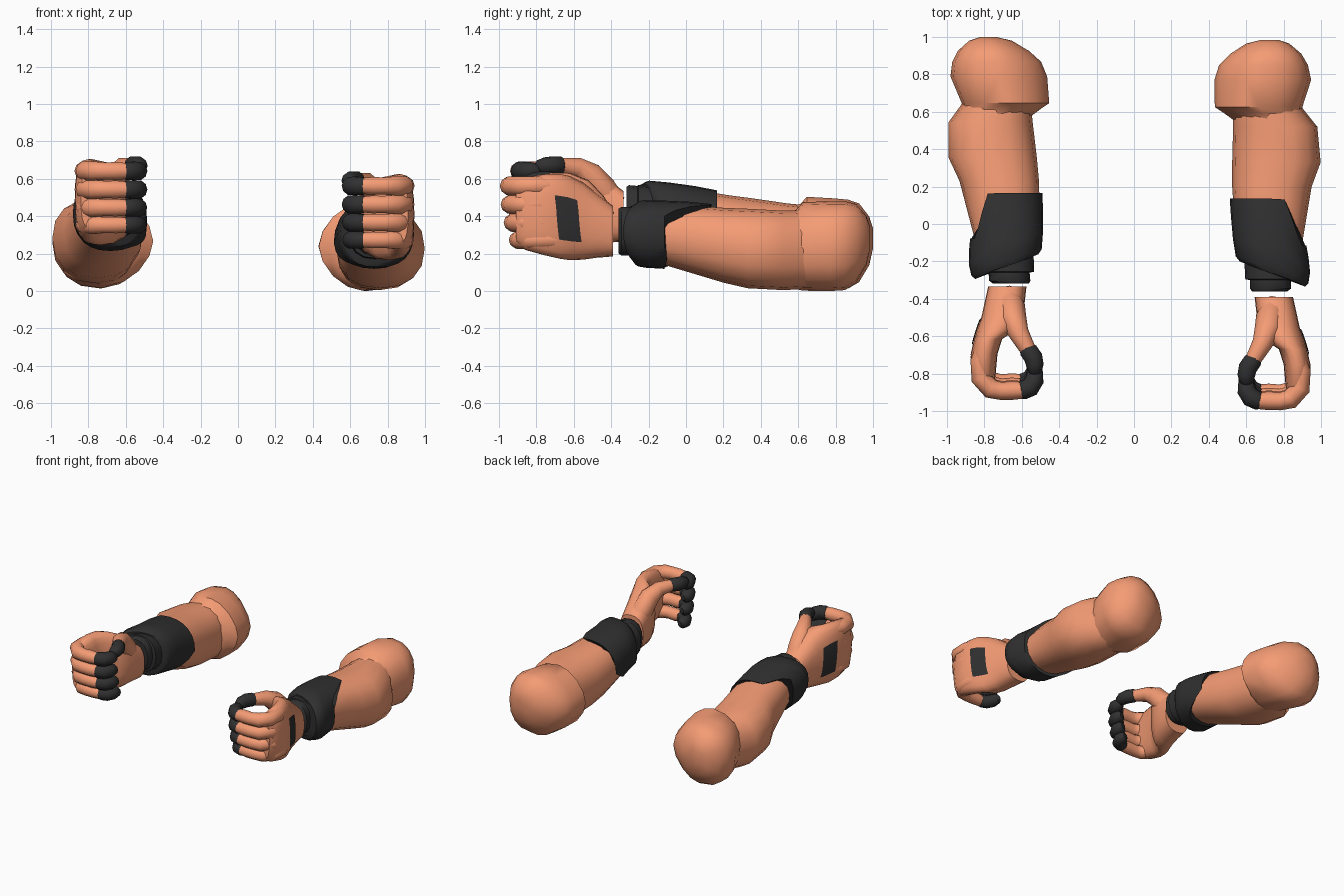
import bpy, bmesh, math
from mathutils import Vector, Matrix

if "Cube" in bpy.data.objects:
    bpy.data.objects.remove(bpy.data.objects["Cube"])


def material(name, rgb):
    m = bpy.data.materials.new(name)
    m.diffuse_color = (*rgb, 1)
    m.use_nodes = True
    m.node_tree.nodes["Principled BSDF"].inputs["Base Color"].default_value = m.diffuse_color
    return m


SKIN = material("skin", (0.91, 0.33, 0.175))
DARK = material("dark_glove", (0.03, 0.03, 0.03))

# Section tables: y, x min, x max, z min, z max (right arm)
ELBOW = [(.55, .54, .90, .02, .42), (.59, .485, .895, .01, .435), (.625, .432, .90, .002, .475),
         (.77, .43, .947, 0, .48), (.85, .455, .93, .005, .48), (.91, .515, .895, .045, .465),
         (.965, .60, .83, .14, .40), (.985, .68, .77, .23, .34)]
FOREARM = [(-.2, .58, .89, .16, .45), (-.1, .55, .90, .135, .45), (.05, .535, .925, .09, .455),
           (.2, .525, .95, .045, .445), (.33, .525, .998, .015, .44),
           (.52, .53, .98, .005, .43), (.62, .53, .90, .01, .43), (.75, .55, .88, .03, .42)]
CUFF = [(-.34, .57, .925, .165, .465), (-.24, .56, .94, .13, .48), (-.1, .535, .915, .122, .48),
        (0, .525, .93, .092, .475), (.15, .515, .96, .05, .46)]
SLEEVE = [(-.36, .63, .82, .20, .44), (-.345, .62, .84, .19, .45), (-.30, .62, .84, .19, .45),
          (-.295, .595, .87, .175, .455), (-.2, .59, .88, .165, .455)]
PALM = [(-.91, .82, .91, .26, .57), (-.86, .81, .94, .22, .61), (-.75, .80, .943, .19, .625),
        (-.67, .775, .925, .172, .625), (-.62, .70, .91, .165, .615), (-.55, .67, .885, .168, .58),
        (-.48, .655, .87, .178, .525), (-.39, .645, .85, .185, .455)]


def extents(table, y):
    if y <= table[0][0]:
        return table[0][1:]
    for a, b in zip(table, table[1:]):
        if y <= b[0]:
            t = (y - a[0]) / (b[0] - a[0])
            return [p + (q - p) * t for p, q in zip(a[1:], b[1:])]
    return table[-1][1:]


def section_point(table, y, a, e=(2.3, 2.3), grow=0.0):
    """Superellipse point; e gives the squareness of the outer and inner halves."""
    x0, x1, z0, z1 = extents(table, y)
    k = 2 / (e[0] if math.cos(a) > 0 else e[1])
    f = lambda v: math.copysign(abs(v) ** k, v)
    return Vector(((x0 + x1) / 2 + ((x1 - x0) / 2 + grow) * f(math.cos(a)), y,
                   (z0 + z1) / 2 + ((z1 - z0) / 2 + grow) * f(math.sin(a))))


def skin_rings(name, rings, mat, place, closed=True):
    bm = bmesh.new()
    vs = [[bm.verts.new(place @ p) for p in r] for r in rings]
    n = len(rings[0])
    for a, b in zip(vs, vs[1:]):
        for i in range(n if closed else n - 1):
            j = (i + 1) % n
            bm.faces.new((a[i], a[j], b[j], b[i]))
    if closed:
        bm.faces.new(vs[0])
        bm.faces.new(vs[-1])
    bmesh.ops.recalc_face_normals(bm, faces=bm.faces)
    me = bpy.data.meshes.new(name)
    bm.to_mesh(me)
    bm.free()
    me.materials.append(mat)
    ob = bpy.data.objects.new(name, me)
    bpy.context.collection.objects.link(ob)
    bpy.ops.object.select_all(action='DESELECT')
    ob.select_set(True)
    bpy.context.view_layer.objects.active = ob
    bpy.ops.object.shade_smooth_by_angle(angle=math.radians(45))
    return ob


def loft(name, table, mat, place, n=16, e=(2.3, 2.3)):
    angles = [2 * math.pi * i / n for i in range(n)]
    return skin_rings(name, [[section_point(table, r[0], a, e) for a in angles] for r in table],
                      mat, place)


def tube(name, pts, radii, mat, place, n=10):
    pts = [Vector(p) for p in pts]
    rings = []
    for i, (p, r) in enumerate(zip(pts, radii)):
        d = (pts[min(i + 1, len(pts) - 1)] - pts[max(i - 1, 0)]).normalized()
        side = d.cross(Vector((0, 0, 1))).normalized()
        up = side.cross(d)
        rings.append([p + r * (side * math.cos(t) + up * math.sin(t))
                      for t in (2 * math.pi * k / n for k in range(n))])
    return skin_rings(name, rings, mat, place)


def build_arm(side, arm, hand):
    # Elbow (squarer on the outer side) and forearm
    loft(side + "_elbow", ELBOW, SKIN, arm, e=(2.4, 1.75))
    loft(side + "_forearm", FOREARM, SKIN, arm)

    # Slanted cuff: long on the inner upper side, set forward on the outer side
    n = 24
    rings = []
    for t in (0, .08, .35, .7, 1):
        ring = []
        for i in range(n):
            a = 2 * math.pi * i / n
            c, s = math.cos(a), math.sin(a)
            inner = min(1, max(0, (.85 - c) / .6)) * min(1, max(0, 1 + 1.1 * s) if s < 0 else 1)
            front = -.20 - .135 * (1 + c) / 2
            back = -.115 + .25 * inner
            ring.append(section_point(CUFF, front + (back - front) * t, a,
                                      grow=-.012 if t == 0 else .004))
        rings.append(ring)
    skin_rings(side + "_cuff", rings, DARK, arm)
    loft(side + "_inner_sleeve", SLEEVE, DARK, arm)

    # Palm with a dark patch on the back of the hand
    square = (2.6, 2.6)
    loft(side + "_palm", PALM, SKIN, hand, n=20, e=square)
    patch = [[section_point(PALM, y + .012 * (3 - i) / 3, -.46 + .85 * i / 6, square, .006)
              for i in range(7)] for y in (-.69, -.67, -.62, -.57)]
    skin_rings(side + "_hand_patch", patch, DARK, hand, closed=False)

    # Four curled fingers with dark tips
    for name, z, dy, s in (("index", .562, 0, 1), ("middle", .463, .005, 1),
                           ("ring", .366, .02, .98), ("little", .273, .045, .93)):
        path = [(.86, -.70), (.893, -.79), (.888, -.88), (.835, -.937), (.78, -.948),
                (.72, -.945), (.66, -.945)]
        tube(f"{side}_{name}_finger", [(x, y + dy, z) for x, y in path],
             [s * r for r in (.05, .052, .053, .053, .048, .05, .044)], SKIN, hand)
        tip = [(.675, -.947), (.665, -.945), (.625, -.928), (.602, -.89), (.60, -.85), (.605, -.83)]
        tube(f"{side}_{name}_tip", [(x, y + dy, z) for x, y in tip],
             [s * r for r in (.044, .05, .052, .05, .042, .022)], DARK, hand)

    # Thumb meeting the index finger
    tube(side + "_thumb", [(.745, -.43, .38), (.73, -.50, .46), (.715, -.57, .54),
                           (.685, -.64, .582), (.635, -.73, .592)],
         (.06, .078, .072, .054, .042), SKIN, hand)
    tube(side + "_thumb_tip", [(.64, -.715, .592), (.635, -.73, .592), (.608, -.77, .592),
                               (.60, -.81, .59), (.602, -.845, .585), (.604, -.86, .58)],
         (.042, .049, .05, .047, .036, .018), DARK, hand)


# Right arm as drawn; left arm mirrored and raised a little toward the hand
build_arm("right", Matrix(), Matrix())
left_arm = Matrix(((-1, -.09, 0, .035), (0, .98, 0, .034), (0, -.09, 1, .085), (0, 0, 0, 1)))
left_hand = Matrix(((-1, 0, 0, .07), (0, 1, 0, .055), (0, 0, 1, .08), (0, 0, 0, 1)))
build_arm("left", left_arm, left_hand)
